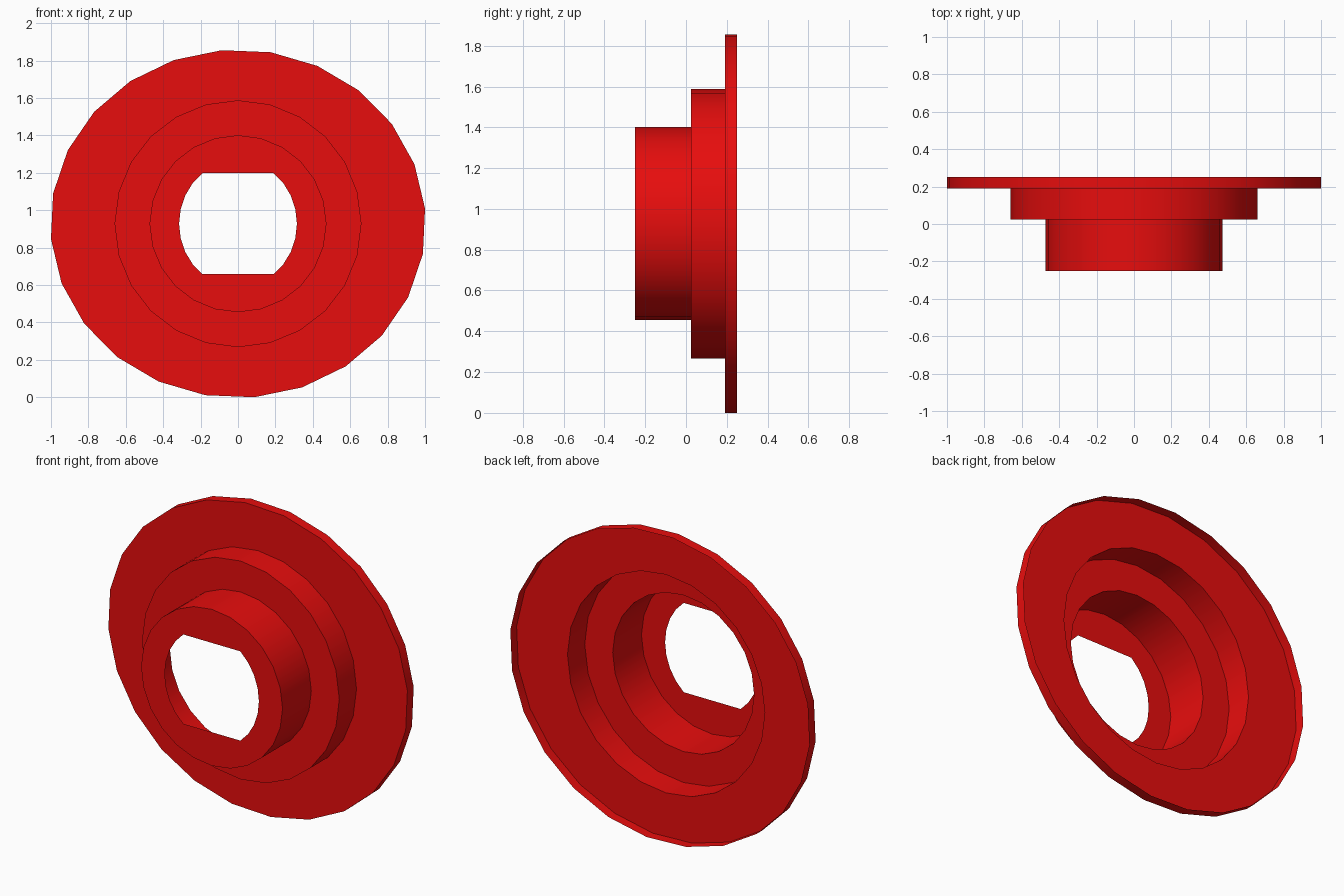
import bpy, bmesh
from math import sin, cos, radians

if "Cube" in bpy.data.objects:
    bpy.data.objects.remove(bpy.data.objects["Cube"])

SIDES = 24
CZ = 0.9275  # height of the axis


def ring(bm, y, rx, rz, offset=0.0):
    """Closed loop of vertices around the y axis."""
    pts = []
    for k in range(SIDES):
        a = radians(k * 360 / SIDES + offset)
        pts.append(bm.verts.new((rx * cos(a), y, CZ + rz * sin(a))))
    return pts


def hole_ring(bm, y):
    """Round hole with flat top and bottom: two arcs joined by straight runs."""
    half_w, half_h, flat_x = 0.315, 0.27, 0.19
    pts = []
    for k in range(SIDES):
        s = 1 if k <= 4 or k > 16 + 4 or 4 < k < 8 else -1
        if k in (5, 6, 7):
            x, z = flat_x * (6 - k) / 2, half_h
        elif k in (17, 18, 19):
            x, z = flat_x * (k - 18) / 2, -half_h
        else:
            step = k if k <= 4 else (k - 24 if k >= 20 else 12 - k)
            a = radians(step * 13.2)
            s = 1 if (k <= 4 or k >= 20) else -1
            x, z = s * half_w * cos(a), half_h * sin(a) / sin(radians(52.8))
        pts.append(bm.verts.new((x, y, CZ + z)))
    return pts


# Thin open shell: rim lip, flange, two stepped hubs, front plate with hole
bm = bmesh.new()
loops = [
    ring(bm, 0.25, 1.0038, 0.931, 5),
    ring(bm, 0.19, 1.0038, 0.931, 5),
    ring(bm, 0.19, 0.66, 0.66),
    ring(bm, 0.025, 0.66, 0.66),
    ring(bm, 0.025, 0.473, 0.473),
    ring(bm, -0.25, 0.473, 0.473),
    hole_ring(bm, -0.25),
]
for a, b in zip(loops, loops[1:]):
    for i in range(SIDES):
        j = (i + 1) % SIDES
        bm.faces.new((a[i], b[i], b[j], a[j]))
bm.normal_update()
# outer side faces the front
if sum(f.normal.y * f.calc_area() for f in bm.faces) > 0:
    bmesh.ops.reverse_faces(bm, faces=bm.faces[:])

mesh = bpy.data.meshes.new("stepped_flange")
bm.to_mesh(mesh)
bm.free()
flange = bpy.data.objects.new("stepped_flange", mesh)
bpy.context.collection.objects.link(flange)

red = bpy.data.materials.new("red")
red.diffuse_color = (0.8, 0.004, 0.004, 1)
red.use_nodes = True
red.node_tree.nodes["Principled BSDF"].inputs["Base Color"].default_value = red.diffuse_color
mesh.materials.append(red)

bpy.context.view_layer.objects.active = flange
flange.select_set(True)
bpy.ops.object.shade_smooth_by_angle(angle=radians(30))
